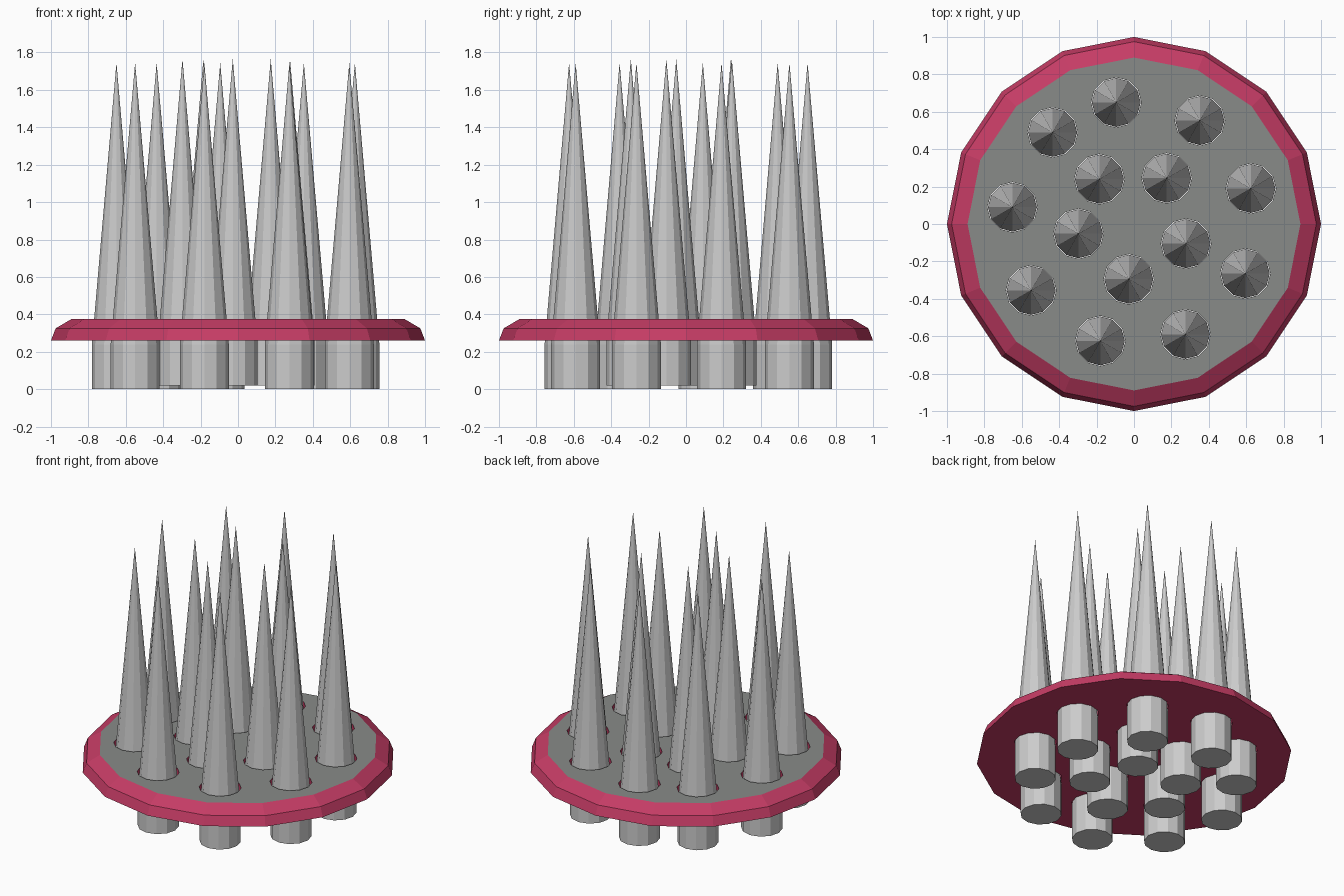
import bpy, bmesh, math

if "Cube" in bpy.data.objects:
    bpy.data.objects.remove(bpy.data.objects["Cube"])

OUTER = [(-0.095, 0.65), (0.352, 0.553), (0.625, 0.19), (0.595, -0.265), (0.275, -0.59),
         (-0.18, -0.625), (-0.55, -0.355), (-0.65, 0.09), (-0.435, 0.49)]
INNER = [(-0.185, 0.24), (0.175, 0.245), (0.278, -0.105), (-0.028, -0.295), (-0.297, -0.052)]


def mat(name, rgb):
    m = bpy.data.materials.new(name)
    m.diffuse_color = (*rgb, 1)
    m.use_nodes = True
    m.node_tree.nodes["Principled BSDF"].inputs["Base Color"].default_value = m.diffuse_color
    return m


def lathe(bm, profile, sides, cx=0, cy=0):
    """Add a closed solid of revolution; a zero last radius makes a point."""
    rings = []
    for r, z in profile:
        if r == 0:
            rings.append([bm.verts.new((cx, cy, z))] * sides)
        else:
            rings.append([bm.verts.new((cx + r * math.cos(i * math.tau / sides),
                                        cy + r * math.sin(i * math.tau / sides), z))
                          for i in range(sides)])
    bm.faces.new(rings[0][::-1])
    for a, b in zip(rings, rings[1:]):
        for i in range(sides):
            j = (i + 1) % sides
            bm.faces.new([a[i], a[j], b[i]] if b[i] is b[j] else [a[i], a[j], b[j], b[i]])
    if profile[-1][0]:
        return bm.faces.new(rings[-1])


def finish(name, bm, mats=()):
    me = bpy.data.meshes.new(name)
    bm.to_mesh(me)
    bm.free()
    for m in mats:
        me.materials.append(m)
    ob = bpy.data.objects.new(name, me)
    bpy.context.collection.objects.link(ob)
    return ob


red = mat("red", (0.56, 0.045, 0.13))
grey = mat("dark_grey", (0.25, 0.26, 0.25))

# Bevelled 16-sided plate with a dark top
bm = bmesh.new()
top = lathe(bm, [(1.0, 0.26), (0.975, 0.325), (0.89, 0.375)], 16)
top.material_index = 1
plate = finish("plate", bm, [red, grey])

# Holes through the plate
bm = bmesh.new()
for x, y in OUTER + INNER:
    lathe(bm, [(0.134, 0.1), (0.134, 0.6)], 12, x, y)
cutter = finish("hole_cutter", bm, [red])
mod = plate.modifiers.new("holes", 'BOOLEAN')
mod.operation = 'DIFFERENCE'
mod.solver = 'EXACT'
mod.object = cutter
cutter.hide_render = True
cutter.hide_viewport = True

# Spikes: cylinder base tapering to a point, inner ring slightly raised
for ring, pts, lift in (("outer", OUTER, 0), ("inner", INNER, 0.02)):
    for n, (x, y) in enumerate(pts, 1):
        bm = bmesh.new()
        lathe(bm, [(0.131, lift), (0.131, 0.24 + lift), (0, 1.745 + lift)], 12, x, y)
        finish(f"{ring}_spike_{n}", bm)
